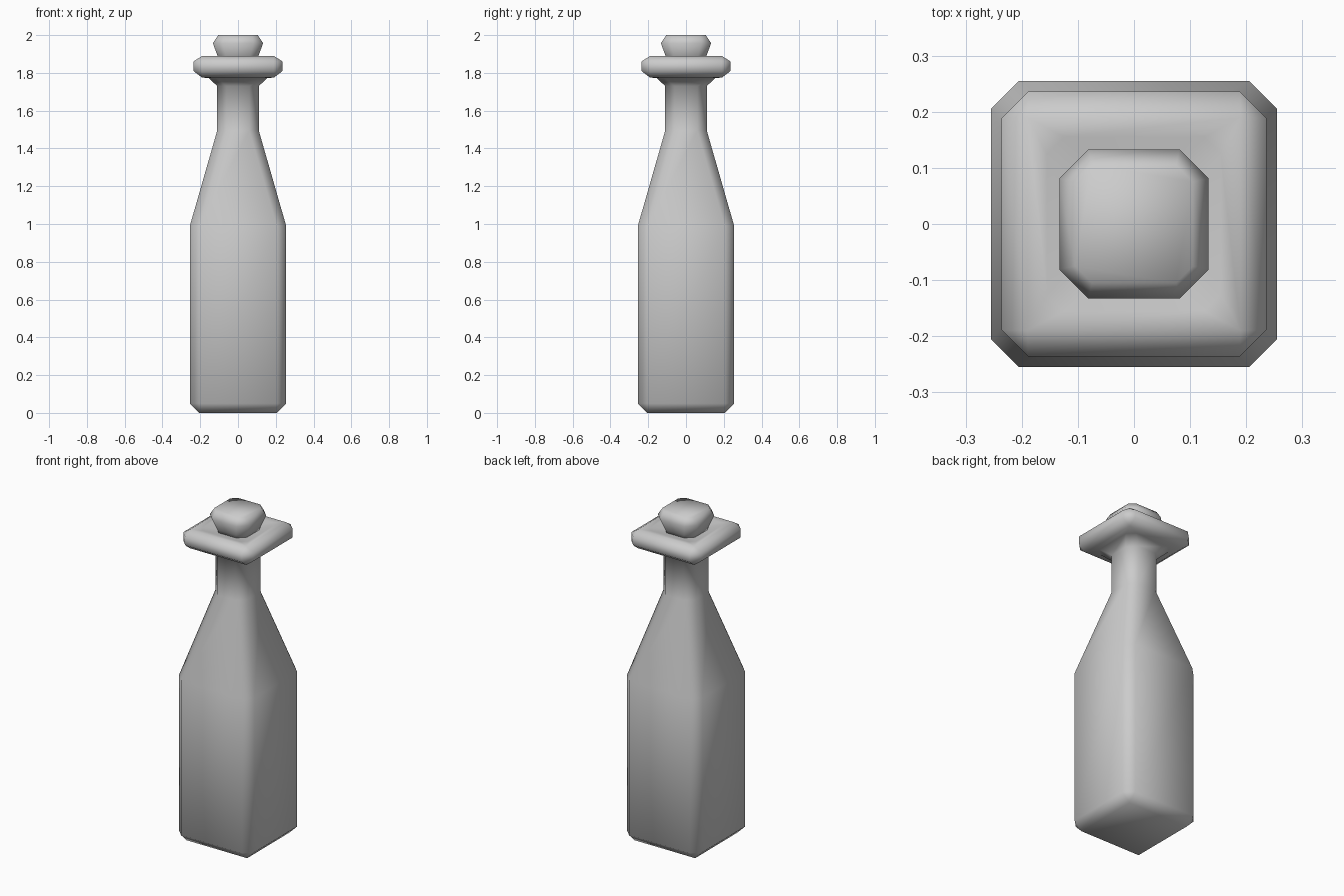
import bpy, bmesh

if "Cube" in bpy.data.objects:
    bpy.data.objects.remove(bpy.data.objects["Cube"])


def loft(name, sections):
    """Stack chamfered-square rings (half width, corner cut, height), capped."""
    bm = bmesh.new()
    rings = []
    for h, c, z in sections:
        k = h - c
        pts = [(h, -k), (h, k), (k, h), (-k, h), (-h, k), (-h, -k), (-k, -h), (k, -h)]
        rings.append([bm.verts.new((x, y, z)) for x, y in pts])
    for a, b in zip(rings, rings[1:]):
        for i in range(8):
            j = (i + 1) % 8
            bm.faces.new((a[i], a[j], b[j], b[i]))
    bm.faces.new(rings[0][::-1])
    bm.faces.new(rings[-1])
    # Square ends: uncut corners collapse into a single vertex
    bmesh.ops.remove_doubles(bm, verts=bm.verts, dist=1e-5)
    bmesh.ops.recalc_face_normals(bm, faces=bm.faces)
    for f in bm.faces:
        f.smooth = True
    mesh = bpy.data.meshes.new(name)
    bm.to_mesh(mesh)
    bm.free()
    obj = bpy.data.objects.new(name, mesh)
    bpy.context.collection.objects.link(obj)
    return obj


# Bottle: body, shoulder, neck, flared lip and shallow mouth
loft("bottle", [
    (0.205, 0.0, 0.0), (0.255, 0.05, 0.05), (0.255, 0.05, 0.99),
    (0.11, 0.05, 1.495), (0.11, 0.05, 1.73), (0.155, 0.04, 1.773),
    (0.19, 0.0, 1.775), (0.236, 0.047, 1.81), (0.236, 0.047, 1.86),
    (0.19, 0.0, 1.89), (0.155, 0.03, 1.885), (0.10, 0.04, 1.87),
])

# Stopper sitting in the mouth
loft("stopper", [
    (0.10, 0.045, 1.86), (0.108, 0.045, 1.89),
    (0.133, 0.052, 1.957), (0.105, 0.03, 2.0),
])
